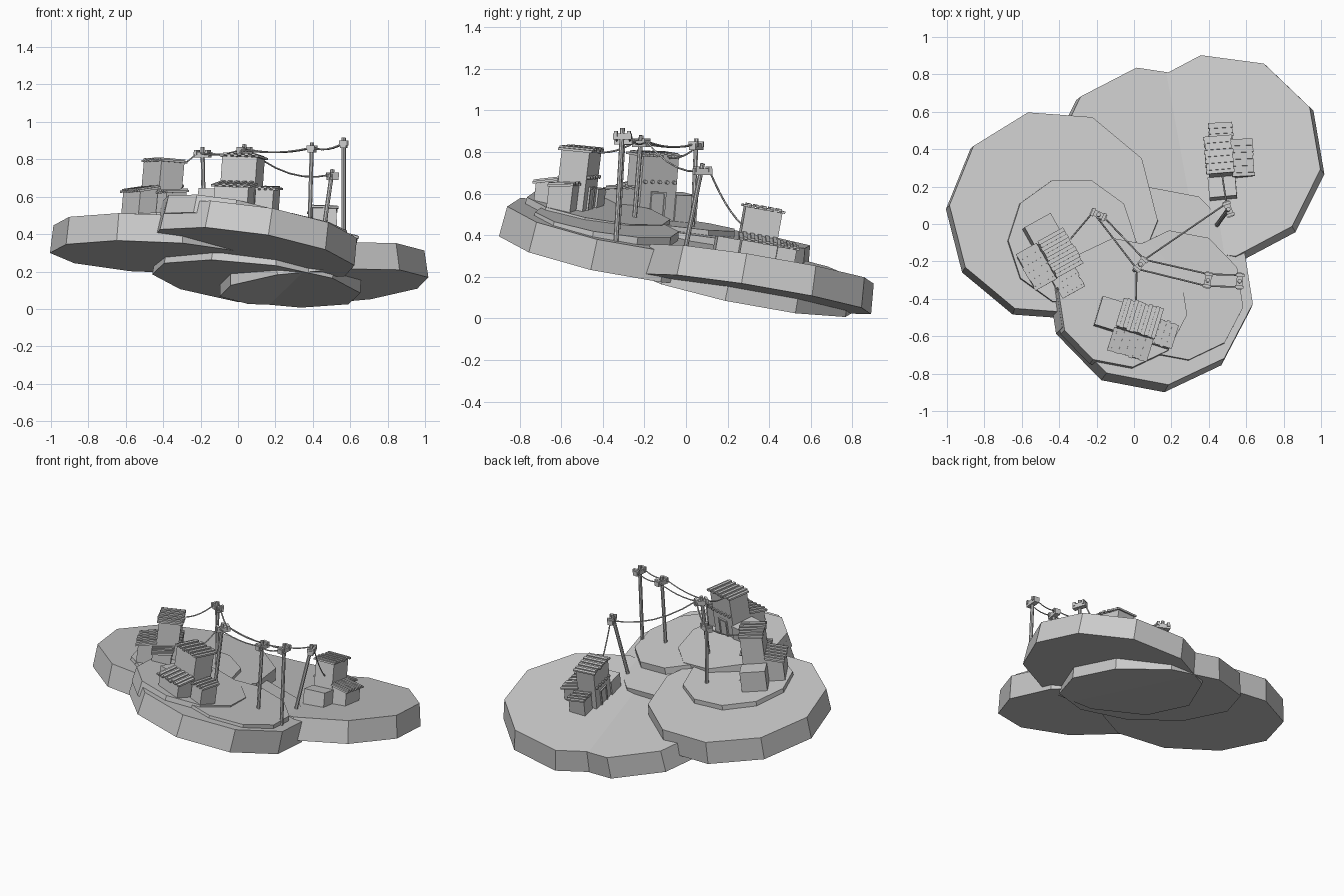
import bpy, bmesh, math, random
from mathutils import Matrix, Vector

random.seed(4)
cube = bpy.data.objects.get("Cube")
if cube:
    bpy.data.objects.remove(cube)

grey = bpy.data.materials.new("warm_grey")
grey.use_nodes = True
COLOUR = (0.6, 0.6, 0.6, 1)
grey.diffuse_color = COLOUR
grey.node_tree.nodes["Principled BSDF"].inputs["Base Color"].default_value = COLOUR


def finish(name, bm, matrix=Matrix()):
    bmesh.ops.recalc_face_normals(bm, faces=bm.faces)
    mesh = bpy.data.meshes.new(name)
    bm.to_mesh(mesh)
    bm.free()
    mesh.materials.append(grey)
    obj = bpy.data.objects.new(name, mesh)
    obj.matrix_world = matrix
    bpy.context.collection.objects.link(obj)
    return obj


def add_box(bm, centre, size, rot=Matrix()):
    m = Matrix.Translation(centre) @ rot @ Matrix.Diagonal((*size, 1))
    return bmesh.ops.create_cube(bm, size=1, matrix=m)["verts"]


def add_rod(bm, a, b, r, sides=8):
    a, b = Vector(a), Vector(b)
    d = b - a
    m = Matrix.Translation((a + b) / 2) @ d.to_track_quat("Z", "Y").to_matrix().to_4x4()
    bmesh.ops.create_cone(bm, cap_ends=True, segments=sides, radius1=r, radius2=r,
                          depth=d.length, matrix=m)


def tilt(sx, sy):
    return Vector((0, 0, 1)).rotation_difference(Vector((-sx, -sy, 1))).to_matrix().to_4x4()


# Tilted ten-sided terraces; phase is the angle of a corner from +x
def terrace(name, x, y, top, r, thick, sx, sy, phase, taper=0.98):
    bm = bmesh.new()
    m = (Matrix.Rotation(math.radians(phase - 90), 4, "Z")
         @ Matrix.Translation((0, 0, -thick / 2)))
    bmesh.ops.create_cone(bm, cap_ends=True, segments=10, radius1=r, radius2=r * taper,
                          depth=thick, matrix=m)
    finish(name, bm, Matrix.Translation((x, y, top)) @ tilt(sx, sy))


terrace("left_terrace", -0.43, 0.06, 0.425, 0.57, 0.15, -0.05, -0.15, 32)
terrace("back_terrace", 0.45, 0.365, 0.262, 0.565, 0.147, 0.07, -0.165, 28)
terrace("back_inner_terrace", 0.115, 0.3, 0.278, 0.565, 0.147, -0.12, -0.2, 28)
terrace("front_terrace", 0.1, -0.325, 0.445, 0.56, 0.15, -0.16, -0.2, 26)
terrace("left_upper_step", -0.33, -0.09, 0.467, 0.35, 0.08, -0.06, -0.13, 0)
terrace("front_lower_step", 0.24, -0.38, 0.465, 0.36, 0.09, -0.165, -0.16, 26)
terrace("front_upper_step", -0.06, -0.42, 0.53, 0.36, 0.1, -0.165, -0.18, 26)


# Sloping roof of uneven slats, dropping towards local -y
def slat_roof(bm, x, y, z, w, d, slope, count):
    step = w / count
    rot = Matrix.Rotation(math.atan(slope), 4, "X")
    for i in range(count):
        length = d * random.uniform(0.94, 1.08)
        lift = 0.008 * (i % 2)
        add_box(bm, (x - w / 2 + step * (i + 0.5), y, z + lift),
                (step * 1.04, length, 0.012), rot)


# Box with its top sheared to meet the sloping roof
def wall_box(bm, x, y, w, d, h, slope=0.0):
    verts = add_box(bm, (x, y, (h - 0.06) / 2), (w, d, h + 0.06))
    for v in verts:
        if v.co.z > 0:
            v.co.z += slope * (v.co.y - y)


def house(name, x, y, z, angle, sx, sy, size):
    m = (Matrix.Translation((x, y, z)) @ tilt(sx, sy)
         @ Matrix.Rotation(math.radians(angle), 4, "Z") @ Matrix.Scale(size, 4))
    # Tower, front annex, right annex and flat store
    walls = bmesh.new()
    wall_box(walls, 0, 0, 0.195, 0.14, 0.28, 0.04)
    wall_box(walls, 0, -0.12, 0.19, 0.12, 0.115, 0.25)
    wall_box(walls, 0.155, -0.02, 0.1, 0.12, 0.11, 0.15)
    wall_box(walls, -0.155, 0, 0.12, 0.16, 0.1)
    finish(name + "_walls", walls, m)
    roofs = bmesh.new()
    slat_roof(roofs, 0, 0, 0.285, 0.22, 0.16, 0.04, 11)
    slat_roof(roofs, 0, -0.13, 0.118, 0.22, 0.13, 0.25, 11)
    slat_roof(roofs, 0.16, -0.02, 0.116, 0.115, 0.135, 0.15, 7)
    finish(name + "_roofs", roofs, m)
    # Beam ends, door frame and door on the rear wall
    trim = bmesh.new()
    for i in range(5):
        bx = -0.08 + i * 0.04
        add_rod(trim, (bx, 0.06, 0.16), (bx, 0.085, 0.16), 0.009)
    for post in (-0.035, 0.035):
        add_box(trim, (post, 0.073, 0.05), (0.01, 0.012, 0.11))
    add_box(trim, (0, 0.073, 0.108), (0.08, 0.012, 0.01))
    add_box(trim, (0, 0.071, 0.05), (0.06, 0.006, 0.1))
    finish(name + "_trim", trim, m)


house("left_house", -0.42, -0.175, 0.505, -61, -0.09, -0.08, 1)
house("front_house", 0.01, -0.535, 0.53, -17, -0.07, -0.12, 1)
house("back_house", 0.462, 0.325, 0.27, 95, 0.03, -0.18, 0.92)


# Utility poles with a crossbar, its clamps and insulators
def pole(name, foot, head, angle):
    bm = bmesh.new()
    foot, head = Vector(foot), Vector(head)
    add_rod(bm, foot, head, 0.0115)
    turn = Matrix.Rotation(math.radians(angle), 4, "Z")
    bar = head - Vector((0, 0, 0.04))
    add_box(bm, bar, (0.09, 0.034, 0.03), turn)
    ends = []
    for s in (-1, 1):
        p = bar + turn @ Vector((0.032 * s, 0, 0.012))
        add_box(bm, p, (0.016, 0.045, 0.026), turn)
        ends.append(p)
    finish(name, bm)
    return ends


p1 = pole("left_pole", (-0.18, 0.03, 0.4), (-0.19, 0.05, 0.865), -25)
p2 = pole("middle_pole", (0.0, -0.25, 0.45), (0.035, -0.215, 0.88), 50)
p3 = pole("right_pole", (0.38, -0.33, 0.35), (0.395, -0.3, 0.89), 80)
p4 = pole("far_right_pole", (0.565, -0.34, 0.32), (0.565, -0.305, 0.915), 85)
p5 = pole("back_pole", (0.44, -0.01, 0.3), (0.505, 0.08, 0.745), -70)


# Sagging wires
def wire(name, a, b, sag):
    curve = bpy.data.curves.new(name, "CURVE")
    curve.dimensions = "3D"
    curve.bevel_depth = 0.0045
    curve.bevel_resolution = 0
    curve.use_fill_caps = True
    line = curve.splines.new("POLY")
    line.points.add(6)
    for i, pt in enumerate(line.points):
        t = i / 6
        p = Vector(a).lerp(Vector(b), t)
        pt.co = (p.x, p.y, p.z - sag * 4 * t * (1 - t), 1)
    curve.materials.append(grey)
    bpy.context.collection.objects.link(bpy.data.objects.new(name, curve))


for label, start, end in (("left", p1, p2), ("middle", p2, p3), ("right", p3, p4)):
    for side in (0, 1):
        wire(f"{label}_wire_{side}", start[side], end[side], 0.02)
wire("back_wire", p2[1], p5[0], 0.06)
wire("left_house_wire", p1[0], (-0.34, -0.08, 0.77), 0.02)
wire("front_house_wire", p2[0], (0.01, -0.44, 0.8), 0.02)
wire("back_house_wire", p5[0], (0.47, 0.27, 0.45), 0.03)
